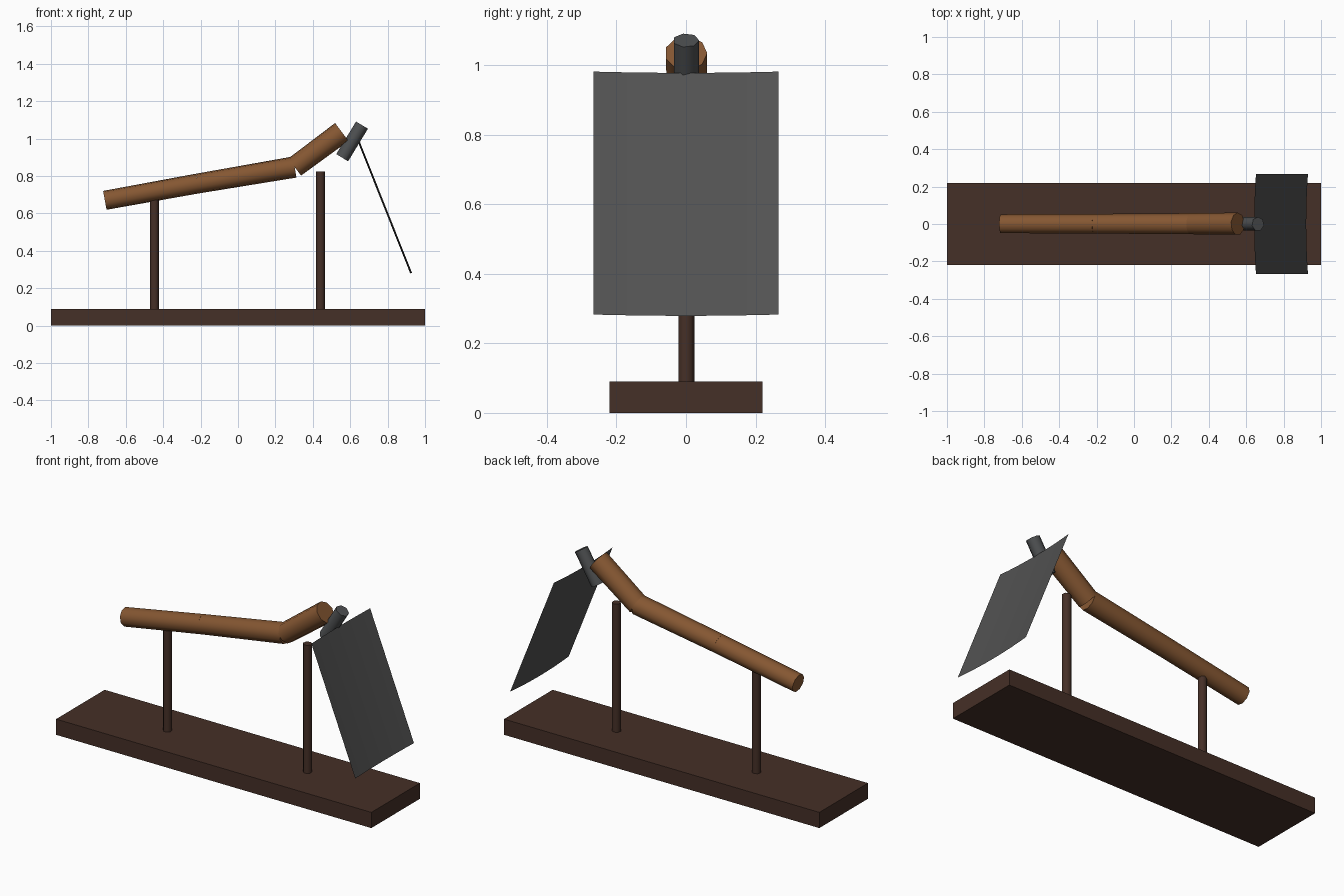
import bpy, bmesh, math
from mathutils import Vector

if "Cube" in bpy.data.objects:
    bpy.data.objects.remove(bpy.data.objects["Cube"])


def material(name, rgb):
    m = bpy.data.materials.new(name)
    m.diffuse_color = (*rgb, 1.0)
    m.use_nodes = True
    m.node_tree.nodes["Principled BSDF"].inputs["Base Color"].default_value = m.diffuse_color
    return m


DARK_WOOD = material("dark_wood", (0.060, 0.029, 0.020))
WARM_WOOD = material("warm_wood", (0.235, 0.095, 0.032))
STEEL = material("dark_steel", (0.076, 0.080, 0.083))
SHEET = material("grey_sheet", (0.085, 0.085, 0.085))


def finish(name, bm, mat, smooth=True):
    bmesh.ops.recalc_face_normals(bm, faces=bm.faces)
    mesh = bpy.data.meshes.new(name)
    bm.to_mesh(mesh)
    bm.free()
    mesh.materials.append(mat)
    ob = bpy.data.objects.new(name, mesh)
    bpy.context.collection.objects.link(ob)
    if smooth:
        bpy.ops.object.select_all(action='DESELECT')
        ob.select_set(True)
        bpy.context.view_layer.objects.active = ob
        bpy.ops.object.shade_smooth_by_angle(angle=math.radians(60))
    return ob


def rod(name, start, end, r1, r2, sides, mat):
    """Capped, tapered rod between two (x, z) points in the y = 0 plane."""
    a, b = (Vector((p[0], 0, p[1])) for p in (start, end))
    side = Vector((0, 1, 0))
    up = side.cross((b - a).normalized())
    bm = bmesh.new()
    rings = []
    for centre, r in ((a, r1), (b, r2)):
        rings.append([bm.verts.new(centre + r * (math.cos(t) * side + math.sin(t) * up))
                      for t in (2 * math.pi * i / sides for i in range(sides))])
    for i in range(sides):
        j = (i + 1) % sides
        bm.faces.new((rings[0][i], rings[0][j], rings[1][j], rings[1][i]))
    for ring in rings:
        bm.faces.new(ring)
    return finish(name, bm, mat)


# Base board
bm = bmesh.new()
bmesh.ops.create_cube(bm, size=1)
for v in bm.verts:
    v.co = (v.co.x * 2.0, v.co.y * 0.44, (v.co.z + 0.5) * 0.09)
finish("base", bm, DARK_WOOD, smooth=False)

# Support posts
rod("rear_post", (-0.447, 0.08), (-0.447, 0.69), 0.0245, 0.0245, 7, DARK_WOOD)
rod("front_post", (0.441, 0.08), (0.441, 0.825), 0.0245, 0.0245, 7, DARK_WOOD)

# Bent wooden handle in three thickening lengths
joints = [(-0.712, 0.67), (-0.215, 0.760), (0.303, 0.848), (0.555, 1.035)]
radii = [(0.052, 0.054), (0.054, 0.058), (0.058, 0.061)]
for i, (r1, r2) in enumerate(radii):
    rod(f"handle_{i + 1}", joints[i], joints[i + 1], r1, r2, 9, WARM_WOOD)

# Steel collar across the end of the handle
rod("collar", (0.557, 0.898), (0.663, 1.072), 0.038, 0.038, 7, STEEL)

# Thin hanging blade sheet, slightly bowed across its width
top, bottom = Vector((0.652, 0, 0.982)), Vector((0.930, 0, 0.283))
bow = Vector((-0.93, 0, -0.37)) * 0.010
half, steps = 0.266, 8
bm = bmesh.new()
rows = []
for edge in (top, bottom):
    row = []
    for i in range(steps + 1):
        u = 2 * i / steps - 1
        row.append(bm.verts.new(edge + bow * (1 - u * u) + Vector((0, half * u, 0))))
    rows.append(row)
for i in range(steps):
    bm.faces.new((rows[0][i], rows[1][i], rows[1][i + 1], rows[0][i + 1]))
sheet = finish("blade", bm, SHEET)
# Face the sheet outward, away from the handle
if sheet.data.polygons[0].normal.x < 0:
    sheet.data.flip_normals()
